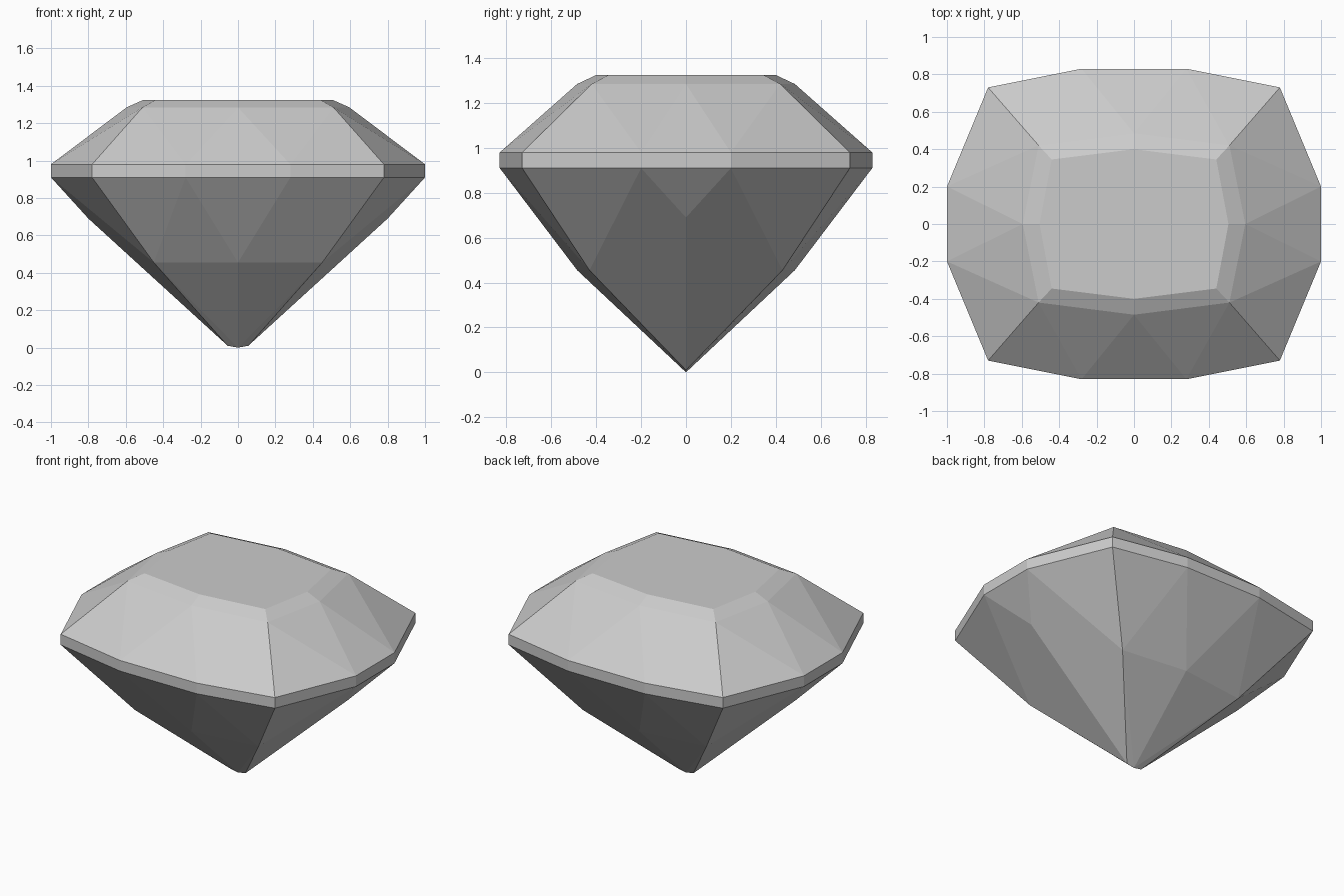
import bpy
import bmesh
from mathutils import Matrix

cube = bpy.data.objects.get("Cube")
if cube:
    bpy.data.objects.remove(cube, do_unlink=True)

# Stone colour
stone = bpy.data.materials.new("grey_stone")
stone.use_nodes = True
grey = (0.6, 0.6, 0.6, 1.0)
stone.diffuse_color = grey
stone.node_tree.nodes["Principled BSDF"].inputs["Base Color"].default_value = grey

bm = bmesh.new()


def ring(z, points):
    return [bm.verts.new((x, y, z)) for x, y in points]


# One quarter of the stone: each ring runs from the side (+x) to the back (+y)
outline = [(1, 0), (1, 0.2), (0.78, 0.73), (0.28, 0.83), (0, 0.83)]
table = ring(1.325, [(0.505, 0), (0.44, 0.345), (0, 0.40)])
shoulder = ring(1.285, [(0.595, 0), (0.51, 0.42), (0, 0.485)])
girdle_top = ring(0.98, outline)
girdle_base = ring(0.91, outline)
waist = ring(0.455, [(0.80, 0), (0.45, 0.43), (0, 0.485)])
waist[0].co.z = 0.69
keel_end = bm.verts.new((0.055, 0, 0.01))
tip = bm.verts.new((0, 0, 0))
centre = bm.verts.new((0, 0, 1.325))


def facets(edge, inner):
    """Triangular facets between the girdle outline and a three point ring."""
    side, corner, back = inner
    for tri in ((edge[0], edge[1], side), (edge[1], corner, side),
                (edge[1], edge[2], corner), (edge[2], edge[3], corner),
                (edge[3], back, corner), (edge[3], edge[4], back)):
        bm.faces.new(tri)


def band(a, b):
    for i in range(len(a) - 1):
        bm.faces.new((a[i], a[i + 1], b[i + 1], b[i]))


# Table, bevel, crown and girdle
bm.faces.new([centre] + table)
band(table, shoulder)
facets(girdle_top, shoulder)
band(girdle_top, girdle_base)

# Pavilion facets running down to the short keel
facets(girdle_base, waist)
bm.faces.new((waist[0], waist[1], keel_end))
bm.faces.new((waist[1], waist[2], tip))
bm.faces.new((waist[1], tip, keel_end))

# Mirror the quarter to the other three
for axis in "XY":
    bmesh.ops.mirror(bm, geom=bm.verts[:] + bm.edges[:] + bm.faces[:],
                     matrix=Matrix.Identity(4), merge_dist=0.0001, axis=axis)
bmesh.ops.remove_doubles(bm, verts=bm.verts[:], dist=0.0001)

# Join the flat facets across the mirror seams
bmesh.ops.dissolve_limit(bm, angle_limit=0.005, verts=bm.verts[:], edges=bm.edges[:])
bmesh.ops.recalc_face_normals(bm, faces=bm.faces[:])

mesh = bpy.data.meshes.new("cut_gemstone")
bm.to_mesh(mesh)
bm.free()
mesh.materials.append(stone)
gem = bpy.data.objects.new("cut_gemstone", mesh)
bpy.context.collection.objects.link(gem)
